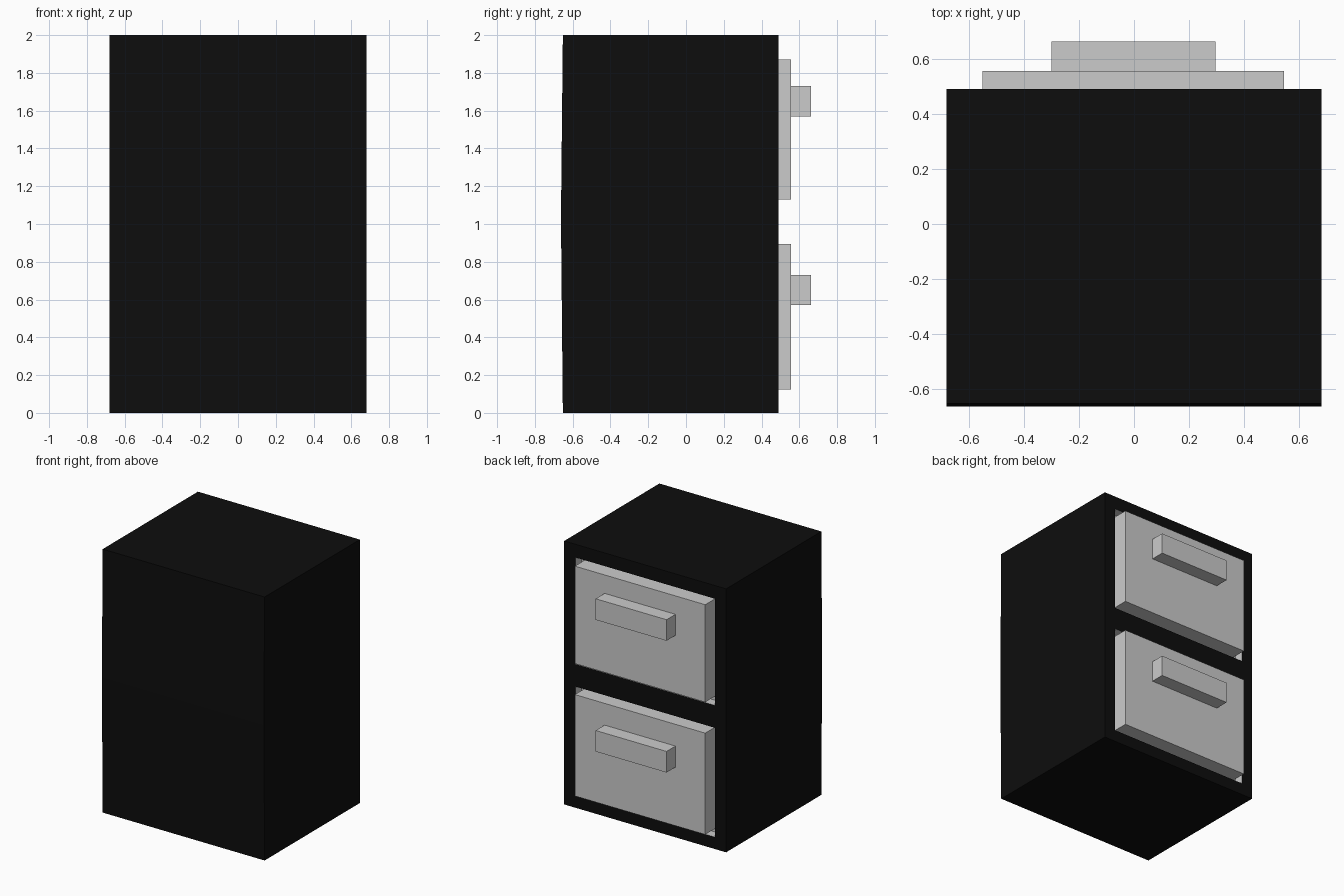
import bpy, bmesh
from mathutils import Vector

if "Cube" in bpy.data.objects:
    bpy.data.objects.remove(bpy.data.objects["Cube"])

W, BACK, FRONT, FLOOR = 0.68, 0.49, -0.652, 0.42
OPEN_X = 0.585
OPENINGS = [(0.09, 0.92), (1.09, 1.90)]


def fill_box(bm, lo, hi):
    lo, hi = Vector(lo), Vector(hi)
    for v in bmesh.ops.create_cube(bm, size=1)["verts"]:
        v.co = Vector((lo[i] + hi[i]) / 2 + v.co[i] * (hi[i] - lo[i]) for i in range(3))


def finish(name, bm, mats=()):
    bmesh.ops.recalc_face_normals(bm, faces=bm.faces[:])
    me = bpy.data.meshes.new(name)
    bm.to_mesh(me)
    bm.free()
    ob = bpy.data.objects.new(name, me)
    bpy.context.collection.objects.link(ob)
    for m in mats:
        me.materials.append(m)


def box(name, lo, hi):
    bm = bmesh.new()
    fill_box(bm, lo, hi)
    finish(name, bm)


def split(bm, y, co, normal):
    # cut only the faces lying in the plane at this y
    faces = [f for f in bm.faces if all(abs(v.co.y - y) < 1e-4 for v in f.verts)]
    geom = set(faces)
    for f in faces:
        geom.update(f.edges)
        geom.update(f.verts)
    bmesh.ops.bisect_plane(bm, geom=list(geom), plane_co=co, plane_no=normal)


black = bpy.data.materials.new("black_paint")
black.diffuse_color = (0.004, 0.004, 0.004, 1)
black.use_nodes = True
black.node_tree.nodes["Principled BSDF"].inputs["Base Color"].default_value = black.diffuse_color
grey = bpy.data.materials.new("plain_grey")

# cabinet body with a slightly bulged plain side
bm = bmesh.new()
fill_box(bm, (-W, FRONT, 0), (W, BACK, 2))
mid = 1.03
bmesh.ops.bisect_plane(bm, geom=bm.verts[:] + bm.edges[:] + bm.faces[:],
                       plane_co=(0, 0, mid), plane_no=(0, 0, 1))
for v in bm.verts:
    if abs(v.co.z - mid) < 1e-4 and v.co.y < 0:
        v.co.y = -0.662

# recessed drawer openings
for x in (-OPEN_X, OPEN_X):
    split(bm, BACK, (x, 0, 0), (1, 0, 0))
for pair in OPENINGS:
    for z in pair:
        split(bm, BACK, (0, 0, z), (0, 0, 1))
bm.normal_update()
for z0, z1 in OPENINGS:
    hole = [f for f in bm.faces if f.normal.y > 0.9
            and abs(f.calc_center_median().x) < 0.1
            and z0 < f.calc_center_median().z < z1
            and abs(f.calc_center_median().y - BACK) < 1e-4]
    ext = bmesh.ops.extrude_face_region(bm, geom=hole)["geom"]
    old = [f for f in hole if f.is_valid]
    if old:
        bmesh.ops.delete(bm, geom=old, context='FACES_ONLY')
    verts = [g for g in ext if isinstance(g, bmesh.types.BMVert)]
    for v in verts:
        v.co.y = FLOOR
    for f in {f for v in verts for f in v.link_faces}:
        f.material_index = 1
finish("cabinet_body", bm, (black, grey))

# drawer fronts and handles
for name, z0, z1, h in (("lower", 0.125, 0.895, 0.57), ("upper", 1.13, 1.87, 1.57)):
    box(name + "_drawer_front", (-0.55, FLOOR, z0), (0.545, 0.555, z1))
    box(name + "_drawer_handle", (-0.3, 0.55, h), (0.295, 0.662, h + 0.16))
